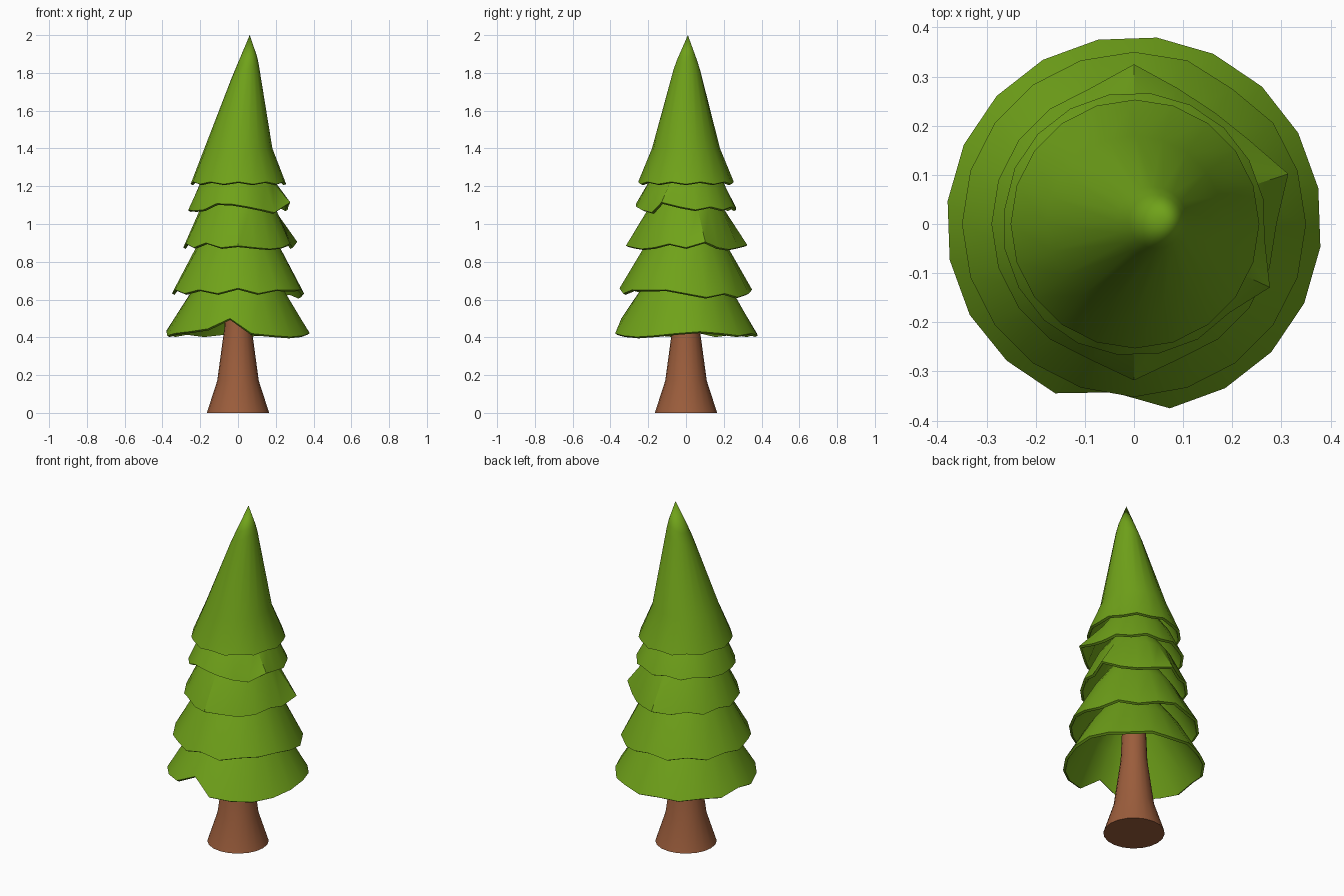
import bpy, bmesh, math

if "Cube" in bpy.data.objects:
    bpy.data.objects.remove(bpy.data.objects["Cube"])

SIDES = 20


def material(name, color):
    m = bpy.data.materials.new(name)
    m.diffuse_color = (*color, 1)
    m.use_nodes = True
    m.node_tree.nodes["Principled BSDF"].inputs["Base Color"].default_value = m.diffuse_color
    return m


green = material("foliage", (0.16, 0.36, 0.01))
brown = material("bark", (0.33, 0.11, 0.045))


def ring(bm, r, z, cx=0.0, cy=0.0, tilt=0.0, turn=0.0, zigzag=0.0, special=None):
    """One loop of vertices; special maps a vertex index to its own (radius, z)."""
    verts = []
    for k in range(SIDES):
        a = math.radians(turn + 360 * k / SIDES)
        rk, zk = r, z + zigzag * (1 if k % 2 else -1)
        if special and k in special:
            rk, zk = special[k]
        verts.append(bm.verts.new((cx + rk * math.cos(a), cy + rk * math.sin(a),
                                   zk + tilt * math.cos(a))))
    return verts


def bridge(bm, lower, upper):
    for i in range(SIDES):
        j = (i + 1) % SIDES
        bm.faces.new((lower[i], lower[j], upper[j], upper[i]))


def finish(bm, name, mat, shell=0.0):
    me = bpy.data.meshes.new(name)
    bm.to_mesh(me)
    bm.free()
    ob = bpy.data.objects.new(name, me)
    bpy.context.collection.objects.link(ob)
    me.materials.append(mat)
    if shell:
        s = ob.modifiers.new("thickness", 'SOLIDIFY')
        s.thickness = shell
        s.offset = -1
    bpy.ops.object.select_all(action='DESELECT')
    ob.select_set(True)
    bpy.context.view_layer.objects.active = ob
    if shell:
        bpy.ops.object.modifier_apply(modifier="thickness")
    bpy.ops.object.shade_smooth_by_angle(angle=math.radians(35))
    return ob


# Trunk with a flared foot
bm = bmesh.new()
loops = [ring(bm, r, z) for r, z in ((0.165, 0), (0.11, 0.17), (0.072, 0.45), (0.06, 0.75))]
for a, b in zip(loops, loops[1:]):
    bridge(bm, a, b)
bm.faces.new(loops[0][::-1])
bm.faces.new(loops[-1])
finish(bm, "trunk", brown)

# Four ragged skirts: name, turn, zigzag, rim (r, z), upper rings, odd rim points
skirts = [
    ("skirt_bottom", 11, 0.006, (0.382, 0.415), ((0.25, 0.64), (0.13, 0.80)),
     {0: (0.382, 0.43), 9: (0.382, 0.435), 12: (0.38, 0.43), 13: (0.38, 0.445),
      14: (0.345, 0.50), 15: (0.382, 0.42), 17: (0.382, 0.402)}),
    ("skirt_lower", 0, 0.01, (0.35, 0.642), ((0.22, 0.88), (0.12, 1.02)),
     {1: (0.35, 0.612), 15: (0.352, 0.66), 18: (0.35, 0.65), 3: (0.34, 0.612)}),
    ("skirt_middle", 0, 0.01, (0.29, 0.885), ((0.20, 1.08), (0.11, 1.2)),
     {1: (0.33, 0.905), 5: (0.325, 0.888), 15: (0.318, 0.885), 17: (0.29, 0.868),
      3: (0.28, 0.865), 13: (0.29, 0.90)}),
    ("skirt_upper", 11, 0.008, (0.268, 1.083), ((0.20, 1.22), (0.10, 1.36)),
     {18: (0.305, 1.115), 17: (0.265, 1.06), 13: (0.268, 1.108), 14: (0.268, 1.105),
      9: (0.265, 1.07), 11: (0.268, 1.07)}),
]
for name, turn, zz, rim, uppers, odd in skirts:
    bm = bmesh.new()
    loops = [ring(bm, *rim, turn=turn, zigzag=zz, special=odd)]
    loops += [ring(bm, r, z, turn=turn) for r, z in uppers]
    for a, b in zip(loops, loops[1:]):
        bridge(bm, a, b)
    finish(bm, name, green, 0.015)

# Crown: tall cone whose tip bends to the right
bm = bmesh.new()
loops = [ring(bm, 0.253, 1.217, 0.002, zigzag=0.006),
         ring(bm, 0.18, 1.40, 0.002),
         ring(bm, 0.072, 1.81, 0.037, 0.004, tilt=0.04),
         ring(bm, 0.055, 1.86, 0.045, 0.005, tilt=0.03)]
for a, b in zip(loops, loops[1:]):
    bridge(bm, a, b)
tip = bm.verts.new((0.062, 0.01, 2.0))
for i in range(SIDES):
    bm.faces.new((loops[-1][i], loops[-1][(i + 1) % SIDES], tip))
finish(bm, "crown", green, 0.015)
